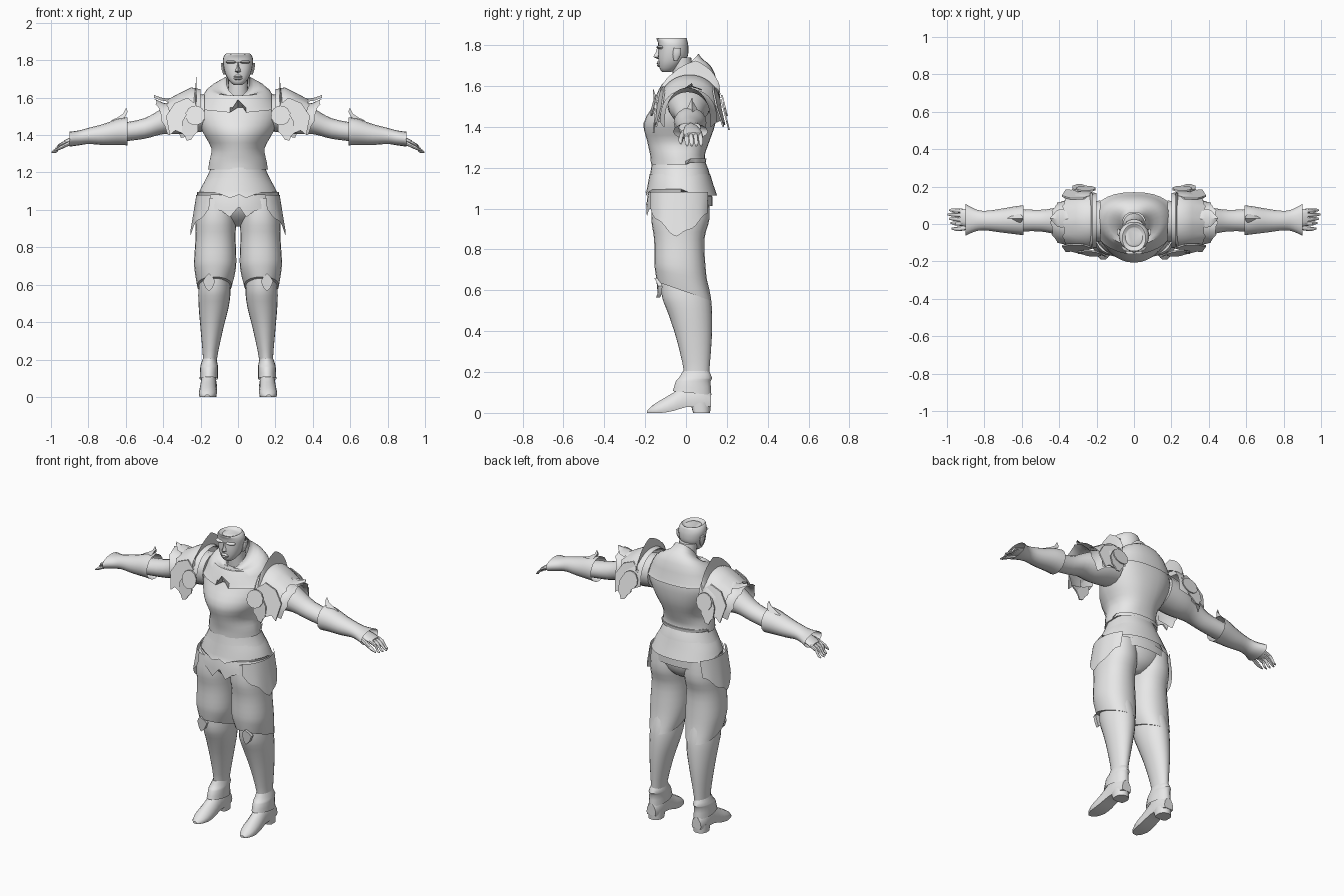
import bpy, bmesh, math
from mathutils import Vector

grey = bpy.data.materials.new("plain_grey")
grey.diffuse_color = (0.8, 0.8, 0.8, 1)


def sheet(name, rows, closed=True, caps=True, mirror=False, angle=40):
    """Skin rows of points into one smooth-shaded surface."""
    bm = bmesh.new()
    vs = [[bm.verts.new(p) for p in r] for r in rows]
    n = len(rows[0])
    for a, b in zip(vs, vs[1:]):
        for i in range(n if closed else n - 1):
            j = (i + 1) % n
            bm.faces.new((a[i], a[j], b[j], b[i]))
    if caps and closed:
        bm.faces.new(vs[0])
        bm.faces.new(vs[-1])
    bmesh.ops.recalc_face_normals(bm, faces=bm.faces)
    me = bpy.data.meshes.new(name)
    bm.to_mesh(me)
    bm.free()
    me.materials.append(grey)
    ob = bpy.data.objects.new(name, me)
    bpy.context.collection.objects.link(ob)
    if mirror:
        ob.modifiers.new("mirror", 'MIRROR').use_mirror_merge = False
    bpy.ops.object.select_all(action='DESELECT')
    ob.select_set(True)
    bpy.context.view_layer.objects.active = ob
    bpy.ops.object.shade_smooth_by_angle(angle=math.radians(angle))
    return ob


def spline(keys, k=3):
    """Catmull-Rom through tuples of section sizes."""
    out = []
    for i in range(len(keys) - 1):
        p0, p1, p2 = keys[max(i - 1, 0)], keys[i], keys[i + 1]
        p3 = keys[min(i + 2, len(keys) - 1)]
        for s in range(k):
            t = s / k
            out.append([0.5 * (2 * b + (c - a) * t + (2 * a - 5 * b + 4 * c - d) * t * t
                        + (3 * b - a - 3 * c + d) * t ** 3)
                        for a, b, c, d in zip(p0, p1, p2, p3)])
    return out + [list(keys[-1])]


def oval(z, cx, rx, y0, y1, tilt=0, n=32, ef=2, eb=2, a0=0, a1=360):
    """Horizontal section; angle 0 faces front; ef/eb square off front/back."""
    pts, cy, ry = [], (y0 + y1) / 2, (y1 - y0) / 2
    full = a1 - a0 == 360
    for i in range(n if full else n + 1):
        a = math.radians(a0 + (a1 - a0) * i / n)
        s, c = math.sin(a), math.cos(a)
        e = 2 / (ef if c > 0 else eb)
        y = cy - math.copysign(abs(c) ** e, c) * ry
        pts.append(Vector((cx + math.copysign(abs(s) ** (2 / max(ef, 2) if c > 0 else e), s) * rx, y, z + tilt * y)))
    return pts


def body(name, keys, mirror=False, caps=True, edge=None, k=3, **kw):
    """Upright loft; edge(x, y) shifts the last row to shape a hem."""
    rows = [oval(*r, **kw) for r in spline(keys, k)]
    if edge:
        for p in rows[-1]:
            p.z += edge(abs(p.x), p.y)
    return sheet(name, rows, caps=caps, mirror=mirror)


def limb(name, keys, n=16, k=3, caps=True):
    """Loft along x from (x, y, z, ry, rz), mirrored to both sides."""
    rows = [[Vector((x, y + ry * math.cos(2 * math.pi * i / n), z + rz * math.sin(2 * math.pi * i / n)))
             for i in range(n)] for x, y, z, ry, rz in spline(keys, k)]
    return sheet(name, rows, caps=caps, mirror=True)


def plate(name, outline, yfun, thick=0.008, mirror=True):
    """Flat or slanted plate from an x-z outline."""
    rows = [[Vector((x, yfun(x, z) + d, z)) for x, z in outline] for d in (0, thick)]
    return sheet(name, rows, mirror=mirror, angle=25)


# Torso armour
body("breastplate", [(1.61, 0, .19, -.1, .14), (1.52, 0, .222, -.15, .155), (1.42, 0, .19, -.207, .145),
                     (1.33, 0, .143, -.19, .115), (1.26, 0, .153, -.175, .092), (1.215, 0, .16, -.172, .1)],
     ef=1.6, eb=2.4, edge=lambda x, y: .035 * max(0, 1 - x / .035) if y < 0 else .03)
body("gorget", [(1.69, 0, .062, -.075, .062, 1.1), (1.66, 0, .085, -.085, .085, .8),
                (1.635, 0, .17, -.115, .14, .2), (1.52, 0, .228, -.162, .17, 0)], caps=False, ef=1.75, eb=2.4,
     edge=lambda x, y: .07 * max(0, 1 - x / .04) + .1 * max(0, x - .04) if y < 0 else .02)

# Layered waist plates
body("waist_band", [(1.25, 0, .135, -.163, .085), (1.19, 0, .16, -.172, .11), (1.13, 0, .19, -.182, .125)],
     caps=False, ef=1.8, eb=2.2, edge=lambda x, y: -.03 * max(0, 1 - x / .08) if y < 0 else 0)
body("middle_fauld", [(1.17, 0, .168, -.178, .118), (1.12, 0, .197, -.187, .133), (1.065, 0, .22, -.198, .152)],
     caps=False, ef=1.8, eb=2.2,
     edge=lambda x, y: (.05 * min(1, x / .12) - .02 + .04 * max(0, 1 - x / .035)) if y < 0 else 0)
body("lower_fauld", [(1.12, 0, .18, -.178, .115), (1.05, 0, .218, -.19, .128), (1.0, 0, .228, -.195, .13)],
     caps=False, ef=1.8, eb=2.2,
     edge=lambda x, y: (.03 * max(0, 1 - x / .03) - .04 * max(0, 1 - abs(x - .045) / .05) + .1 * max(0, x - .08))
     if y < 0 else .06)
body("pelvis", [(1.13, 0, .17, -.16, .11), (1.02, 0, .205, -.165, .115), (.95, 0, .13, -.12, .09),
                (.91, 0, .04, -.06, .04)])

# Head, neck and facial features
body("neck", [(1.6, 0, .06, -.06, .06), (1.66, 0, .052, -.065, .04), (1.74, 0, .055, -.07, .025)], n=20)
body("head", [(1.668, 0, .022, -.115, -.075), (1.682, 0, .04, -.127, -.045), (1.71, 0, .06, -.133, -.015),
              (1.745, 0, .073, -.136, .008), (1.785, 0, .08, -.135, .012), (1.815, 0, .078, -.138, .008),
              (1.836, 0, .062, -.145, .0, -.1), (1.82, 0, .04, -.11, -.02, -.1)], n=24, ef=2.3)
rows = [[Vector((-w, y + .02, z)), Vector((0, y, z)), Vector((w, y + .02, z))]
        for z, y, w in ((1.79, -.14, .007), (1.765, -.148, .009), (1.742, -.16, .015), (1.732, -.14, .013))]
sheet("nose", rows, closed=False)
body("lips", [(1.722, 0, .012, -.138, -.12), (1.712, 0, .024, -.144, -.12), (1.706, 0, .024, -.138, -.12),
              (1.7, 0, .022, -.142, -.12), (1.694, 0, .012, -.136, -.12)], n=12, k=1)
body("brow", [(1.798, .034, .024, -.136, -.1), (1.79, .034, .032, -.147, -.1), (1.782, .034, .024, -.136, -.1)],
     n=12, k=1, mirror=True)
body("ear", [(1.725, .072, .008, -.06, -.04), (1.755, .08, .009, -.065, -.025), (1.785, .083, .008, -.06, -.025)],
     n=10, mirror=True)

# Legs
body("thigh", [(1.06, .115, .1, -.16, .11, 0), (.95, .118, .108, -.17, .115, 0), (.85, .12, .107, -.156, .09, 0),
               (.72, .122, .113, -.155, .096, -.1), (.65, .123, .106, -.15, .107, -.25),
               (.592, .126, .093, -.142, .123, -.35)], mirror=True, n=24, ef=2.2, eb=2.2)
body("shin", [(.66, .125, .075, -.12, .1), (.57, .126, .086, -.118, .121), (.48, .13, .08, -.085, .128),
              (.36, .14, .06, -.046, .126), (.2, .15, .037, -.01, .114), (.12, .152, .04, -.02, .11)],
     mirror=True, n=24)
body("ankle_cuff", [(.205, .152, .036, -.015, .112), (.17, .154, .046, -.035, .128), (.155, .155, .047, -.05, .12),
                    (.1, .156, .049, -.065, .124)], mirror=True, caps=False, n=20, k=2,
     edge=lambda x, y: -.1 * y)
plate("knee_leaf", [(.155, .565), (.135, .585), (.122, .62), (.135, .64), (.155, .66), (.175, .64),
                    (.188, .62), (.175, .585)], lambda x, z: -.152 - .1 * (z - .62) + .5 * abs(x - .155), .02)

# Hip plates wrapping the outer thigh
top = oval(1.08, .12, .103, -.178, .128, n=22, a0=15, a1=150)
low = oval(.9, .12, .135, -.18, .125, n=22, a0=15, a1=150)
for i, p in enumerate(low):
    a = 15 + 135 * i / 22
    p.z = .86 + (.14 * (85 - a) / 70 if a < 85 else .12 * (a - 85) / 65) + .008 * math.sin(a * .15)
sheet("hip_plate", [[p.lerp(q, t) for p, q in zip(top, low)] for t in (0, .35, .7, 1)], closed=False, mirror=True)

# Shoes: loft along y from (y, bottom, top, half width)
foot = [(.122, .03, .1, .032), (.07, .03, .15, .044), (0, .028, .145, .044), (-.06, .01, .1, .048),
        (-.12, 0, .065, .048), (-.165, 0, .036, .036), (-.19, 0, .012, .014)]
rows = []
for y, b, t, w in spline(foot, 2):
    b = max(b, 0)
    cx = .157 - .04 * min(y, 0)
    rows.append([Vector((cx + w * u, y, b + (t - b) * v)) for u, v in
                 ((-.9, 0), (-1, .25), (-.85, .6), (-.45, .92), (0, 1), (.45, .92), (.85, .6), (1, .25), (.9, 0))])
sheet("shoe", rows, mirror=True)
body("heel", [(0, .157, .042, .035, .118), (.05, .157, .043, .02, .122)], mirror=True, n=16, k=1, ef=4)

# Arms, gauntlets and hands
limb("upper_arm", [(.18, .015, 1.52, .11, .1), (.3, .015, 1.5, .1, .095), (.4, .015, 1.475, .075, .07),
                   (.5, .018, 1.435, .058, .055), (.62, .02, 1.415, .06, .05)])
limb("gauntlet", [(.592, .02, 1.42, .08, .075), (.64, .02, 1.417, .074, .07), (.72, .018, 1.403, .062, .056),
                  (.8, .018, 1.395, .052, .043), (.85, .02, 1.385, .06, .04), (.9, .022, 1.378, .085, .04)], caps=False)
limb("palm", [(.8, .025, 1.392, .035, .025), (.87, .03, 1.378, .045, .02), (.93, .037, 1.358, .046, .014)], 12)
for i in range(4):
    y, end = .07 - i * .023, .99 - .008 * abs(i - 1)
    limb("finger_%d" % (i + 1), [(.915, y, 1.362, .011, .011), (.955, y + .002, 1.345, .011, .01),
                                 (end - .01, y + .004, 1.318, .009, .008), (end + .008, y + .004, 1.307, .004, .004)], 8, 2)
limb("thumb", [(.86, -.005, 1.372, .018, .016), (.91, -.022, 1.352, .013, .012), (.95, -.026, 1.332, .011, .01),
               (.975, -.024, 1.318, .004, .004)], 8, 2)
# Upright leaf at the elbow end of the gauntlet
rows = [[Vector((x, .03 - w, z - .02)), Vector((x + .008, .03, z)), Vector((x, .03 + w, z - .02))]
        for x, z, w in ((.67, 1.478, .005), (.635, 1.495, .025), (.605, 1.515, .022), (.59, 1.545, .003))]
sheet("elbow_leaf", rows, closed=False, mirror=True)


def arch(x, y0, y1, top, bottom, lean=0, n=20, notch=0):
    """Section of a shoulder plate, running from front hem over the top to back hem."""
    pts = []
    for i in range(n + 1):
        a = math.pi * i / n
        s = math.sin(a) ** .75 if 0 < i < n else 0
        pts.append(Vector((x + lean * s + notch * (i % 4 == 2), (y0 + y1) / 2 - (y1 - y0) / 2 * math.cos(a),
                           bottom + (top - bottom) * s)))
    return pts


# Shoulder plates
sheet("shoulder_cap", [arch(.2, -.125, .165, 1.645, 1.47), arch(.25, -.14, .175, 1.655, 1.45),
                       arch(.31, -.138, .17, 1.625, 1.43), arch(.36, -.125, .15, 1.585, 1.42, .015, notch=.012)],
      closed=False, mirror=True)
sheet("outer_shoulder_plate", [arch(.29, -.13, .16, 1.605, 1.43), arch(.34, -.125, .145, 1.58, 1.42),
                               arch(.37, -.11, .125, 1.57, 1.4, .025),
                               arch(.375, -.105, .12, 1.592, 1.4, .065, notch=.01)], closed=False, mirror=True)
ridge = [arch(.235, -.125, .165, 1.62, 1.55), arch(.228, -.128, .168, 1.655, 1.56), arch(.222, -.11, .165, 1.68, 1.58)]
for i, p in enumerate(ridge[2]):
    p.z += .045 * max(0, 1 - abs(i - 11) / 6)
sheet("shoulder_ridge", ridge, closed=False, mirror=True)
rows = [[Vector((x, .01 - w, z - .015)), Vector((x, .01 + .02, z)), Vector((x, .05 + w, z - .015))]
        for x, z, w in ((.34, 1.6, .004), (.38, 1.595, .03), (.41, 1.6, .025), (.45, 1.615, -.018))]
sheet("shoulder_leaf", rows, closed=False, mirror=True)

# Round scalloped guards and hanging tails, front and back of each shoulder
guard = [(.228 + (.05 + .004 * (i % 2)) * math.cos(i * math.pi / 12), 1.505 + .052 * math.sin(i * math.pi / 12))
         for i in range(24)]
tail = [(.21, 1.49), (.215, 1.42), (.235, 1.4), (.25, 1.375), (.275, 1.37), (.285, 1.395), (.3, 1.41), (.3, 1.47),
        (.27, 1.52)]
wing = [(.22, 1.56), (.27, 1.6), (.34, 1.57), (.385, 1.5), (.365, 1.4), (.335, 1.425), (.3, 1.41), (.27, 1.47)]
plate("front_guard", guard, lambda x, z: -.163 + .25 * (z - 1.5) + .1 * (x - .22))
plate("front_tail", tail, lambda x, z: -.15 + .1 * (z - 1.5))
plate("front_wing", wing, lambda x, z: -.142 + .25 * (z - 1.5) + .15 * (x - .25))
plate("back_guard", [(x + .03, z) for x, z in guard], lambda x, z: .185 - .25 * (z - 1.5))
plate("back_tail", [(x + .03, z + .015) for x, z in tail], lambda x, z: .178 - .25 * (z - 1.5))
plate("back_wing", wing, lambda x, z: .165 - .3 * (z - 1.5) - .15 * (x - .25))
